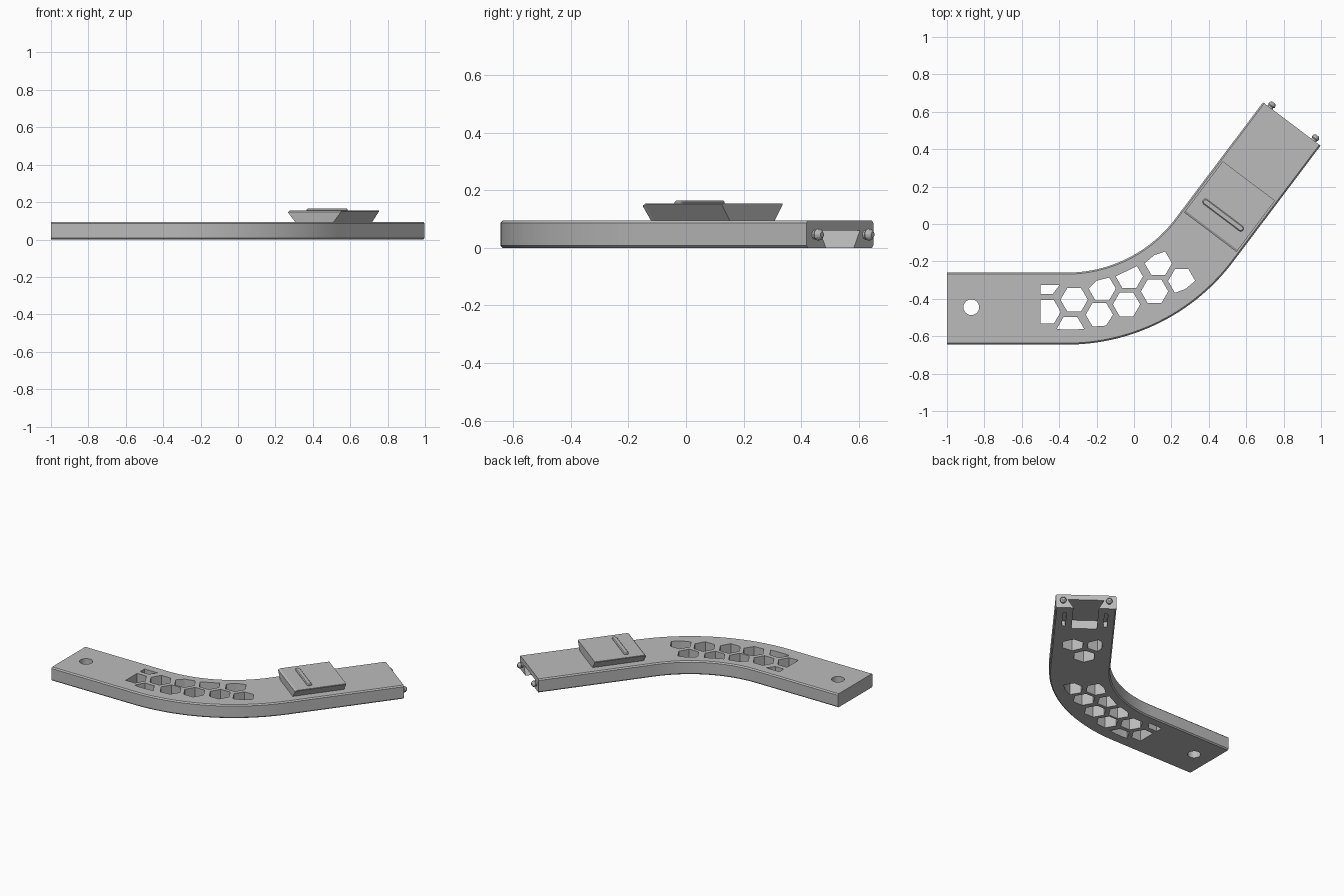
import bpy, bmesh, math
from mathutils import Vector, Matrix

cube = bpy.data.objects.get("Cube")
if cube:
    bpy.data.objects.remove(cube)

# One grey material for everything
grey = bpy.data.materials.new("light_grey")
grey.use_nodes = True
colour = (0.5, 0.5, 0.5, 1)
grey.diffuse_color = colour
grey.node_tree.nodes["Principled BSDF"].inputs["Base Color"].default_value = colour

# Layout: straight piece, bend about a pivot, straight arm
PIVOT = Vector((-0.36, 0.47, 0))
RADIUS, HALF, HEIGHT, EDGE = 0.9225, 0.1925, 0.095, 0.008
BEND = math.radians(53)
ARM = 0.776


def on_arc(angle):
    return PIVOT + RADIUS * Vector((math.sin(angle), -math.cos(angle), 0))


# Frame at the arm's tip: x runs outward along the arm, y toward the inner side
tip = on_arc(BEND) + ARM * Vector((math.cos(BEND), math.sin(BEND), 0))
TIP = Matrix.Translation(tip) @ Matrix.Rotation(BEND, 4, 'Z')


def loft(bm, rings, matrix=Matrix()):
    """Skin a row of matching closed rings and cap both ends."""
    rows = [[bm.verts.new(matrix @ Vector(p)) for p in ring] for ring in rings]
    for a, b in zip(rows, rows[1:]):
        for i in range(len(a)):
            j = (i + 1) % len(a)
            bm.faces.new((a[i], a[j], b[j], b[i]))
    bm.faces.new(rows[0][::-1])
    bm.faces.new(rows[-1])


def prism(bm, outline, low, high, matrix=Matrix()):
    loft(bm, [[(x, y, z) for x, y in outline] for z in (low, high)], matrix)


def polygon(cx, cy, radius, sides):
    steps = [math.tau * i / sides for i in range(sides)]
    return [(cx + radius * math.cos(a), cy + radius * math.sin(a)) for a in steps]


def rectangle(x0, x1, y0, y1):
    return [(x0, y0), (x1, y0), (x1, y1), (x0, y1)]


def finish(bm, name):
    bmesh.ops.recalc_face_normals(bm, faces=bm.faces)
    mesh = bpy.data.meshes.new(name)
    bm.to_mesh(mesh)
    bm.free()
    obj = bpy.data.objects.new(name, mesh)
    obj.data.materials.append(grey)
    bpy.context.collection.objects.link(obj)
    return obj


def activate(obj):
    bpy.ops.object.select_all(action='DESELECT')
    obj.select_set(True)
    bpy.context.view_layer.objects.active = obj


# Curved bar with chamfered long edges
section = [(HALF - EDGE, 0), (HALF, EDGE), (HALF, HEIGHT - EDGE), (HALF - EDGE, HEIGHT)]
section += [(-y, z) for y, z in reversed(section)]
stations = [(Vector((-1, PIVOT.y - RADIUS, 0)), 0)]
stations += [(on_arc(BEND * i / 28), BEND * i / 28) for i in range(29)]
stations.append((tip, BEND))
bm = bmesh.new()
loft(bm, [[p + Vector((-y * math.sin(a), y * math.cos(a), z)) for y, z in section]
          for p, a in stations])
bar = finish(bm, "curved_bar")

# Cutter for all openings
bm = bmesh.new()
prism(bm, polygon(-0.87, -0.445, 0.042, 32), -0.1, 0.2)

# Honeycomb holes, trimmed to a band that follows the bend
honeycomb = [(-0.47, -0.31), (-0.465, -0.47), (-0.32, -0.405), (-0.34, -0.56),
             (-0.17, -0.345), (-0.185, -0.485), (-0.025, -0.28), (-0.04, -0.43),
             (0.13, -0.21), (0.11, -0.36), (0.255, -0.305)]
for cx, cy in honeycomb:
    outline = []
    for x, y in polygon(cx, cy, 0.073, 6):
        x = max(x, -0.5)
        offset = Vector((x, y, 0)) - PIVOT
        # Trim straight down on the straight piece, radially on the bend
        if x < PIVOT.x:
            y = PIVOT.y - min(max(-offset.y, 0.795), 1.035)
        else:
            point = PIVOT + offset.normalized() * min(max(offset.length, 0.79), 1.035)
            x, y = point.x, point.y
        outline.append((x, y))
    prism(bm, outline, -0.1, 0.2)

# Blind honeycomb pockets under the clip
for x, y, limit in ((-0.47, -0.06, 1), (-0.61, 0.02, 1), (-0.47, 0.1, 0.125)):
    outline = [(px, min(py, limit)) for px, py in polygon(x, y, 0.073, 6)]
    if limit < 1:
        outline = [p for i, p in enumerate(outline)]
    prism(bm, outline, -0.1, 0.08, TIP)

# Dovetail slot under the arm's tip, with a slit on each side
slot = [(-0.073, -0.012), (0.073, -0.012), (0.115, 0.06), (-0.115, 0.06)]
loft(bm, [[(x, y, z) for y, z in slot] for x in (-0.26, 0.05)], TIP)
for side in (-1, 1):
    y = side * 0.132
    prism(bm, rectangle(-0.23, -0.07, y - 0.011, y + 0.011), -0.1, 0.035, TIP)
cutter = finish(bm, "openings_cutter")
cutter.hide_render = True

# Cut the openings
activate(bar)
cut = bar.modifiers.new("openings", 'BOOLEAN')
cut.operation = 'DIFFERENCE'
cut.solver = 'EXACT'
cut.object = cutter
bpy.ops.object.modifier_apply(modifier=cut.name)
bpy.data.objects.remove(cutter)
bpy.ops.object.shade_smooth_by_angle(angle=math.radians(25))

# Dovetail clip on top, bevelled along its inner end
BACK, FRONT, TOP = -0.724, -0.381, 0.155
bm = bmesh.new()
low, high = 0.128, 0.175
profile = [(-low, HEIGHT - 0.002), (low, HEIGHT - 0.002), (high, TOP - 0.005),
           (high, TOP), (-high, TOP), (-high, TOP - 0.005)]
inner = [(y, min(z, TOP - 0.012 + max(0, z - TOP + 0.005))) for y, z in profile]
loft(bm, [[(x, y, z) for y, z in ring] for x, ring in
          ((BACK, inner), (BACK + 0.012, profile), (FRONT, profile))], TIP)
finish(bm, "dovetail_clip")

# Rounded grip ridge across the clip
bm = bmesh.new()
cap = [math.pi * i / 8 for i in range(9)]


def capsule(radius, z):
    ends = [(radius * math.cos(a), 0.118 + radius * math.sin(a)) for a in cap]
    ends += [(-x, -y) for x, y in ends]
    return [(-0.61 + x, y, z) for x, y in ends]


loft(bm, [capsule(0.016, TOP - 0.005), capsule(0.016, TOP + 0.004),
          capsule(0.011, TOP + 0.01)], TIP)
finish(bm, "grip_ridge")

# Two snap pegs on the end face
for side, name in ((1, "inner_peg"), (-1, "outer_peg")):
    bm = bmesh.new()
    loft(bm, [[(x, y, z) for y, z in polygon(side * 0.146, 0.046, r, 12)]
              for x, r in ((-0.01, 0.016), (0.008, 0.016), (0.014, 0.021),
                           (0.024, 0.019), (0.033, 0.01))], TIP)
    finish(bm, name)
